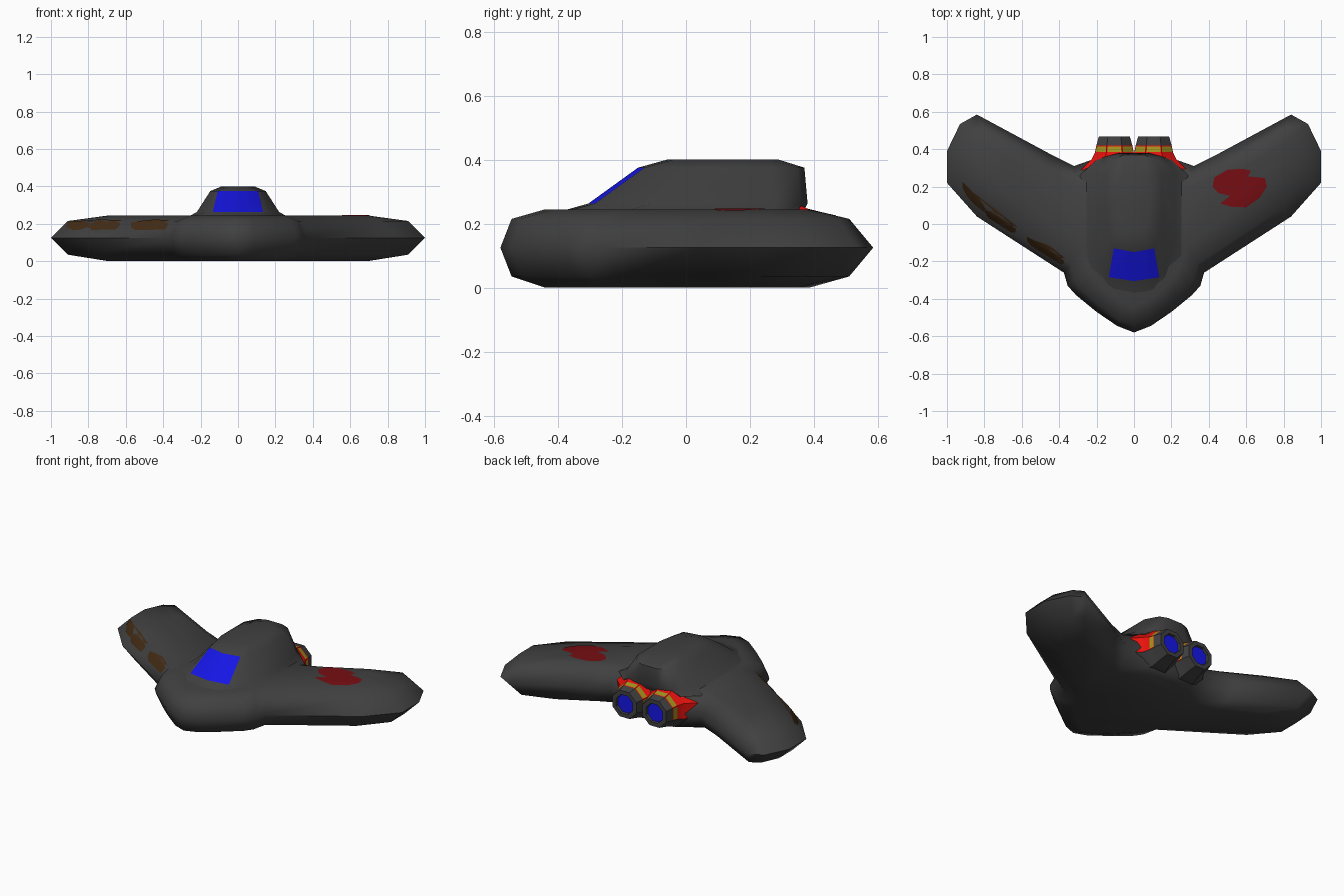
import bpy, bmesh, math
from mathutils import Vector
from mathutils.bvhtree import BVHTree

if "Cube" in bpy.data.objects:
    bpy.data.objects.remove(bpy.data.objects["Cube"])


def material(name, r, g, b):
    m = bpy.data.materials.new(name)
    m.diffuse_color = (r, g, b, 1)
    m.use_nodes = True
    m.node_tree.nodes["Principled BSDF"].inputs["Base Color"].default_value = m.diffuse_color
    return m


GREY = material("dark grey", 0.052, 0.052, 0.052)
BLUE = material("glass blue", 0.008, 0.008, 0.8)
RED = material("bright red", 0.8, 0.006, 0.004)
YELLOW = material("olive yellow", 0.36, 0.3, 0.012)
MAROON = material("dark red", 0.18, 0.004, 0.006)
BROWN = material("brown", 0.055, 0.024, 0.007)


def finish(name, bm, mats, angle=55):
    me = bpy.data.meshes.new(name)
    bm.to_mesh(me)
    bm.free()
    for m in mats:
        me.materials.append(m)
    for p in me.polygons:
        p.use_smooth = True
    me.set_sharp_from_angle(angle=math.radians(angle))
    ob = bpy.data.objects.new(name, me)
    bpy.context.collection.objects.link(ob)
    return ob


def loft(rings):
    """Skin a stack of closed rings and cap both ends."""
    bm = bmesh.new()
    vs = [[bm.verts.new(p) for p in r] for r in rings]
    for a, b in zip(vs, vs[1:]):
        for i in range(len(a)):
            j = (i + 1) % len(a)
            bm.faces.new((a[i], a[j], b[j], b[i]))
    bm.faces.new(vs[0])
    bm.faces.new(vs[-1])
    bmesh.ops.recalc_face_normals(bm, faces=bm.faces)
    bm.normal_update()
    return bm


def mirrored(half, z):
    """Half outline from nose to tail on the centreline -> full ring."""
    return [(x, y, z) for x, y in half] + [(-x, y, z) for x, y in half[-2:0:-1]]


# hull: flying wing made of stacked outlines, widest at mid height
MID = [(0, -.58), (.09, -.545), (.20, -.47), (.31, -.38), (.355, -.33), (.375, -.26),
       (.84, .04), (1, .22), (1, .39), (.93, .535), (.84, .585), (.45, .375),
       (.32, .31), (.15, .37), (0, .375)]
EDGE = [(0, -.545), (.08, -.515), (.185, -.435), (.285, -.35), (.32, -.30), (.34, -.21),
        (.78, .08), (.91, .235), (.91, .365), (.86, .475), (.80, .51), (.44, .32),
        (.31, .265), (.15, .345), (0, .35)]
FLAT = [(0, -.44), (.07, -.41), (.15, -.35), (.22, -.27), (.25, -.21), (.28, -.12),
        (.60, .12), (.68, .21), (.69, .28), (.68, .35), (.65, .385), (.42, .26),
        (.29, .2), (.13, .3), (0, .31)]
bm = loft([mirrored(FLAT, .003), mirrored(EDGE, .035), mirrored(MID, .125),
           mirrored(EDGE, .215), mirrored(FLAT, .245)])
for v in bm.verts:
    if v.co.z < .01:
        v.co.z = 0
tree = BVHTree.FromBMesh(bm)
finish("wing_hull", bm, [GREY])


# cabin: raised hump with a windscreen on its sloping front
def cabin_ring(z, w, f, f2, yf, yb):
    return mirrored([(0, yf), (f, yf + .02), (f2, yf + .08), (w, yf + .2),
                     (w, yb - .1), (w * .7, yb - .02), (w * .35, yb), (0, yb)], z)


bm = loft([cabin_ring(.225, .29, .07, .15, -.44, .36),
           cabin_ring(.263, .22, .135, .175, -.305, .38),
           cabin_ring(.375, .148, .108, .125, -.15, .37),
           cabin_ring(.40, .088, .05, .07, -.06, .29)])
for f in bm.faces:
    c = f.calc_center_median()
    if .27 < c.z < .37 and abs(c.x) < .09 and c.y < -.1:
        f.material_index = 1
finish("cabin", bm, [GREY, BLUE])


# engines: red fairing with yellow marks, dark nozzle, blue exhaust
def engine(side):
    cx, cz = .105 * side, .143
    prof = [(.27, .20, .105), (.345, .122, .119), (.38, .104, .104), (.42, .096, .094),
            (.468, .083, .083), (.468, .058, .058), (.455, .055, .055)]
    rings = []
    for y, rx, rz in prof:
        ring = []
        for i in range(8):
            a = math.radians(22.5 + 45 * i)
            k = 1 / math.cos(math.radians(22.5))
            ring.append((cx + rx * k * math.cos(a), y, cz + rz * k * math.sin(a)))
        rings.append(ring)
    bm = loft(rings)
    band = []
    for f in bm.faces:
        c = f.calc_center_median()
        if c.y < .41 and c.z > cz - .02:
            f.material_index = 1
            if c.y > .39:
                band.append(f)
        elif c.y > .45 and len(f.verts) == 8:
            f.material_index = 3
    bmesh.ops.inset_individual(bm, faces=band, thickness=.007)
    for f in band:
        f.material_index = 2
    finish("engine_right" if side > 0 else "engine_left", bm, [GREY, RED, YELLOW, BLUE], 35)


for s in (1, -1):
    engine(s)


# paint patches: thin skins projected onto the hull
def patch(name, pts, centre, to3d, direction, mat):
    bm = bmesh.new()
    c = Vector(centre)

    def hit(p):
        loc, nor, _, _ = tree.ray_cast(Vector(to3d(*p)), Vector(direction))
        return bm.verts.new(loc + nor * .003)

    mid = hit(c)
    prev = None
    for k in (1 / 3, 2 / 3, 1):
        ring = [hit(c.lerp(Vector(p), k)) for p in pts]
        for i in range(len(ring)):
            j = (i + 1) % len(ring)
            if prev:
                bm.faces.new((prev[i], ring[i], ring[j], prev[j]))
            else:
                bm.faces.new((mid, ring[i], ring[j]))
        prev = ring
    bm.normal_update()
    for f in bm.faces:
        if f.normal.dot(Vector(direction)) > 0:
            f.normal_flip()
    finish(name, bm, [mat])


patch("wing_top_patch",
      [(.42, .20), (.43, .25), (.50, .29), (.58, .295), (.625, .285), (.60, .255),
       (.66, .25), (.70, .245), (.71, .20), (.67, .14), (.60, .09), (.53, .09),
       (.46, .11), (.54, .145), (.455, .165)],
      (.58, .2), lambda x, y: (x, y, 1), (0, 0, -1), MAROON)


def front_patch(name, x0, x1):
    w = x1 - x0
    pts = [(x0, .18), (x0 + .1 * w, .166), (x0 + .5 * w, .166), (x1 - .1 * w, .168),
           (x1 - .03 * w, .185), (x1, .217), (x1 - .4 * w, .22), (x0 + .2 * w, .213),
           (x0, .205)]
    patch(name, pts, ((x0 + x1) / 2, .192), lambda x, z: (x, -2, z), (0, 1, 0), BROWN)


front_patch("outer_edge_patch", -.915, -.625)
front_patch("inner_edge_patch", -.57, -.37)
